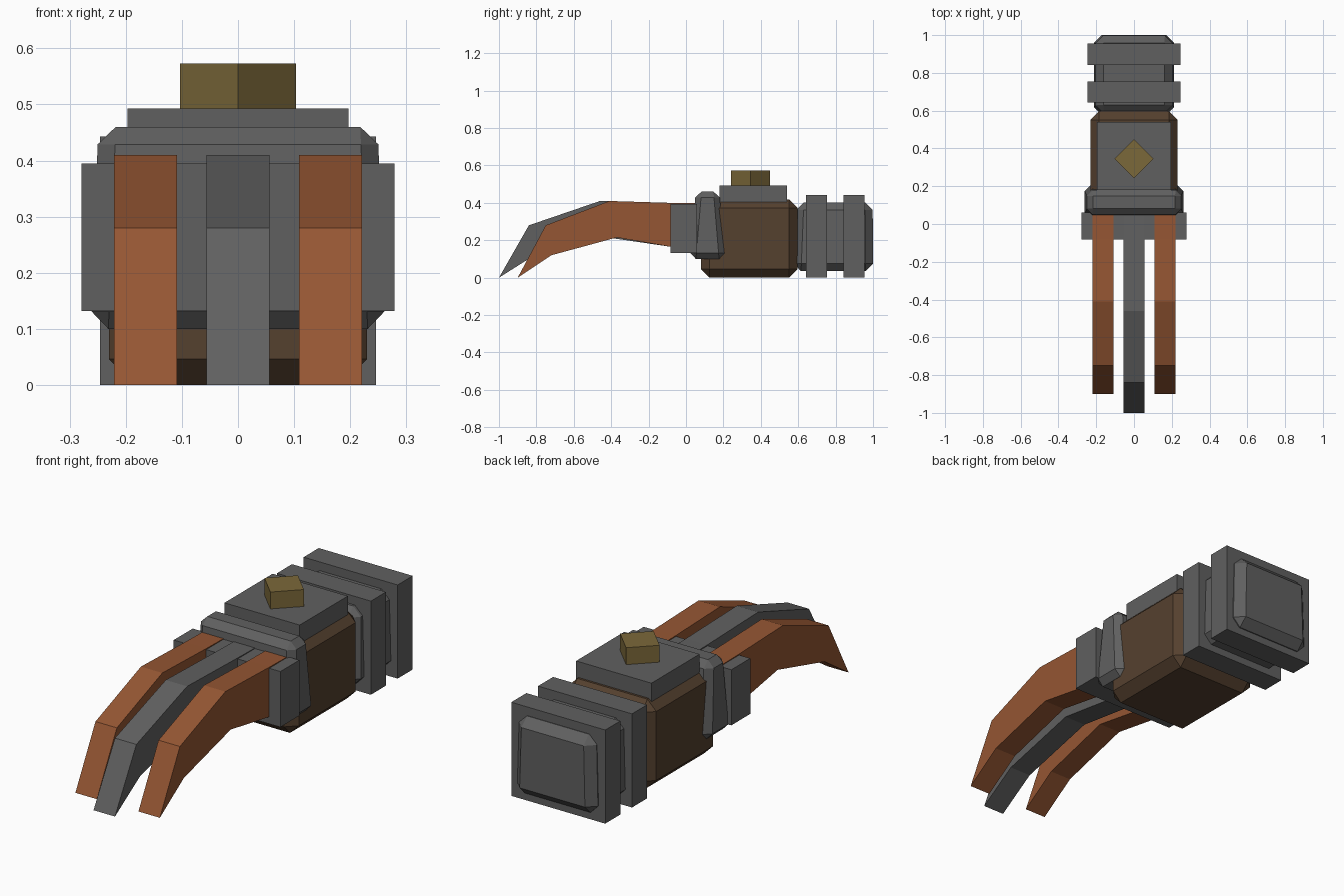
import bpy, bmesh, math

if "Cube" in bpy.data.objects:
    bpy.data.objects.remove(bpy.data.objects["Cube"])


def material(name, rgb):
    m = bpy.data.materials.new(name)
    m.diffuse_color = (*rgb, 1)
    m.use_nodes = True
    m.node_tree.nodes["Principled BSDF"].inputs["Base Color"].default_value = m.diffuse_color
    return m


GREY = material("dark_grey", (0.117, 0.117, 0.117))
BROWN = material("brown", (0.091, 0.052, 0.028))
ORANGE = material("rust_orange", (0.30, 0.093, 0.033))
OLIVE = material("olive_gold", (0.198, 0.138, 0.042))


def finish(name, bm, mat):
    bmesh.ops.recalc_face_normals(bm, faces=bm.faces)
    mesh = bpy.data.meshes.new(name)
    bm.to_mesh(mesh)
    bm.free()
    mesh.materials.append(mat)
    obj = bpy.data.objects.new(name, mesh)
    bpy.context.collection.objects.link(obj)
    return obj


def box(name, mat, bottom, top, z, bevel=0):
    """Box from a bottom and a top rectangle (half width, y front, y back)."""
    bm = bmesh.new()
    rings = []
    for (hw, y0, y1), h in zip((bottom, top), z):
        rings.append([bm.verts.new((x, y, h)) for x, y in
                      ((-hw, y0), (hw, y0), (hw, y1), (-hw, y1))])
    lo, hi = rings
    bm.faces.new(lo[::-1])
    bm.faces.new(hi)
    for i in range(4):
        j = (i + 1) % 4
        bm.faces.new((lo[i], lo[j], hi[j], hi[i]))
    if bevel:
        bmesh.ops.bevel(bm, geom=bm.edges[:], offset=bevel, segments=1,
                        profile=0.5, affect='EDGES')
    return finish(name, bm, mat)


def claw(name, mat, x, half, profile):
    """Side profile (y, z) extruded across x."""
    bm = bmesh.new()
    face = bm.faces.new([bm.verts.new((x - half, y, z)) for y, z in profile])
    out = bmesh.ops.extrude_face_region(bm, geom=[face])
    moved = [v for v in out["geom"] if isinstance(v, bmesh.types.BMVert)]
    bmesh.ops.translate(bm, verts=moved, vec=(2 * half, 0, 0))
    return finish(name, bm, mat)


# Hand body and the guard that wraps its front
body = (0.23, 0.08, 0.597)
box("hand_body", BROWN, body, body, (0, 0.418), 0.046)
box("knuckle_guard", GREY, (0.262, 0.022, 0.208), (0.249, 0.052, 0.178),
    (0.10, 0.46), 0.031)

# Bar that holds the claws
bar = (0.279, -0.082, 0.06)
box("claw_bar", GREY, bar, bar, (0.132, 0.395))

# Top plate with a diamond stud
plate = (0.197, 0.18, 0.54)
box("top_plate", GREY, plate, plate, (0.38, 0.493))
stud = box("diamond_stud", OLIVE, (0.073, -0.073, 0.073),
           (0.073, -0.073, 0.073), (0.48, 0.573))
stud.location.y = 0.345
stud.rotation_euler.z = math.radians(45)

# Wrist cuff with two square rings
box("wrist_cuff", GREY, (0.212, 0.575, 1.0), (0.202, 0.59, 0.998),
    (0.035, 0.402), 0.04)
for i, y in enumerate((0.642, 0.842)):
    ring = (0.246, y, y + 0.113)
    box(f"cuff_ring_{i + 1}", GREY, ring, ring, (0, 0.443))

# Claws: two outer ones and a longer middle one
outer = [(0.05, 0.398), (-0.08, 0.40), (-0.41, 0.41), (-0.75, 0.28),
         (-0.90, 0.0), (-0.72, 0.12), (-0.37, 0.215), (-0.08, 0.165),
         (0.05, 0.15)]
middle = [(0.05, 0.398), (-0.08, 0.40), (-0.46, 0.41), (-0.84, 0.28),
          (-1.0, 0.0), (-0.81, 0.12), (-0.42, 0.215), (-0.08, 0.165),
          (0.05, 0.15)]
claw("left_claw", ORANGE, -0.165, 0.056, outer)
claw("right_claw", ORANGE, 0.165, 0.056, outer)
claw("middle_claw", GREY, 0, 0.056, middle)
